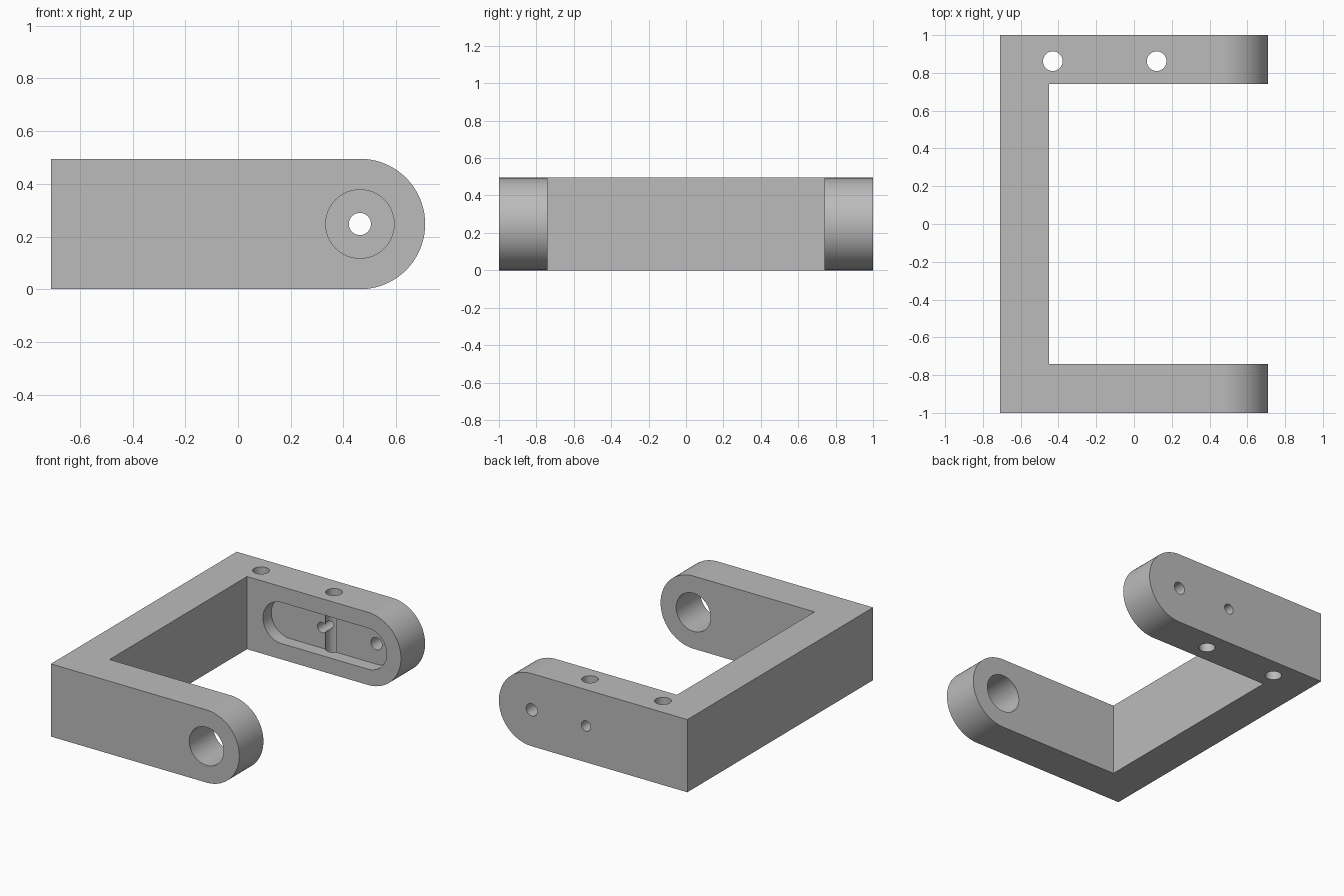
import bpy
import bmesh
from math import cos, sin, pi
from mathutils import Matrix, Vector

cube = bpy.data.objects.get("Cube")
if cube:
    bpy.data.objects.remove(cube, do_unlink=True)

HEIGHT = 0.495
MID = HEIGHT / 2
END_X = 0.71                # half length of the bracket
PIVOT_X = END_X - MID       # centre of the rounded arm ends
INNER_Y = 0.74              # inside face of the arms
FLOOR_Y = 0.83              # bottom of the slot

grey = bpy.data.materials.new("plain grey")
grey.use_nodes = True
grey.diffuse_color = (0.5, 0.5, 0.5, 1)
grey.node_tree.nodes["Principled BSDF"].inputs["Base Color"].default_value = (0.5, 0.5, 0.5, 1)


def add_object(name, bm):
    bmesh.ops.recalc_face_normals(bm, faces=bm.faces)
    mesh = bpy.data.meshes.new(name)
    bm.to_mesh(mesh)
    bm.free()
    mesh.materials.append(grey)
    obj = bpy.data.objects.new(name, mesh)
    bpy.context.collection.objects.link(obj)
    return obj


def prism(name, profile, y0, y1):
    """Extrude an x-z profile along y."""
    bm = bmesh.new()
    face = bm.faces.new([bm.verts.new((x, y0, z)) for x, z in profile])
    moved = bmesh.ops.extrude_face_region(bm, geom=[face])["geom"]
    bmesh.ops.translate(bm, vec=(0, y1 - y0, 0),
                        verts=[v for v in moved if isinstance(v, bmesh.types.BMVert)])
    return add_object(name, bm)


def half_round(x, radius, start, steps=40):
    return [(x + radius * cos(start + pi * i / steps),
             MID + radius * sin(start + pi * i / steps)) for i in range(steps + 1)]


def cylinder(name, centre, radius, depth, axis):
    bm = bmesh.new()
    turn = Matrix.Rotation(pi / 2, 4, "X") if axis == "Y" else Matrix()
    bmesh.ops.create_cone(bm, cap_ends=True, segments=48, radius1=radius, radius2=radius,
                          depth=depth, matrix=Matrix.Translation(Vector(centre)) @ turn)
    return add_object(name, bm)


# Solid block with one rounded end
bracket = prism("bracket", [(-END_X, HEIGHT), (-END_X, 0)] + half_round(PIVOT_X, MID, -pi / 2), -1, 1)

# Gap between the arms, front bore and rear slot
gap = [(-0.45, -0.2), (1, -0.2), (1, 0.8), (-0.45, 0.8)]
slot = half_round(PIVOT_X, 0.14, -pi / 2) + half_round(-0.19, 0.14, pi / 2)
cutters = [
    prism("gap_cutter", gap, -INNER_Y, INNER_Y),
    cylinder("bore_cutter", (PIVOT_X, -0.87, MID), 0.13, 0.5, "Y"),
    prism("slot_cutter", slot, INNER_Y - 0.1, FLOOR_Y),
]

# Vertical bolt holes and small pin holes in the rear arm
for x in (-0.43, 0.12):
    cutters.append(cylinder("bolt_hole_cutter", (x, 0.862, MID), 0.052, 1, "Z"))
for x, radius in ((PIVOT_X, 0.042), (0.053, 0.035)):
    cutters.append(cylinder("pin_hole_cutter", (x, 0.9, MID), radius, 0.4, "Y"))

bpy.ops.object.select_all(action="DESELECT")
bracket.select_set(True)
bpy.context.view_layer.objects.active = bracket
for cutter in cutters:
    cutter.hide_render = True
    cut = bracket.modifiers.new("cut", "BOOLEAN")
    cut.operation = "DIFFERENCE"
    cut.solver = "EXACT"
    cut.object = cutter
    bpy.ops.object.modifier_apply(modifier=cut.name)
    bpy.data.objects.remove(cutter, do_unlink=True)

# Smooth curved walls, crisp edges and even flats
bpy.ops.object.shade_smooth_by_angle(angle=pi / 6)
normals = bracket.modifiers.new("even normals", "WEIGHTED_NORMAL")
normals.keep_sharp = True
